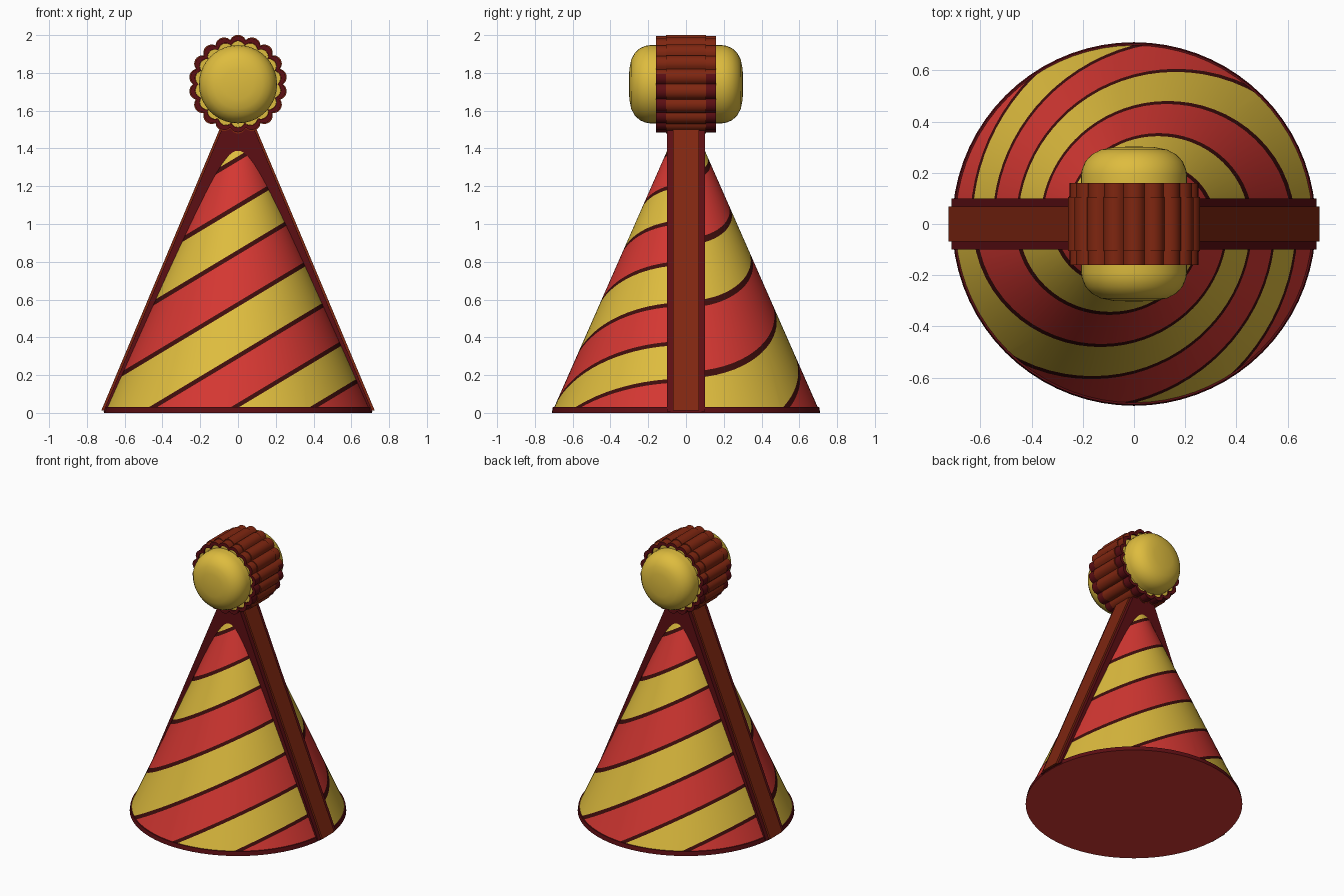
import bpy, bmesh, math
from mathutils import Vector, Matrix

if "Cube" in bpy.data.objects:
    bpy.data.objects.remove(bpy.data.objects["Cube"])


def material(name, rgb):
    lin = [(c / 255 / 12.92) if c < 11 else ((c / 255 + 0.055) / 1.055) ** 2.4 for c in rgb]
    m = bpy.data.materials.new(name)
    m.diffuse_color = (*lin, 1)
    m.use_nodes = True
    m.node_tree.nodes["Principled BSDF"].inputs["Base Color"].default_value = m.diffuse_color
    return m


YELLOW = material("yellow", (222, 188, 62))
RED = material("red", (212, 55, 50))
BROWN = material("red brown", (127, 38, 16))
MAROON = material("maroon", (92, 14, 19))
LINE = material("dark line", (62, 13, 12))


def finish(bm, name, mats, smooth=True):
    me = bpy.data.meshes.new(name)
    bmesh.ops.recalc_face_normals(bm, faces=bm.faces)
    bm.to_mesh(me)
    bm.free()
    for m in mats:
        me.materials.append(m)
    me.polygons.foreach_set("use_smooth", [smooth] * len(me.polygons))
    me.set_sharp_from_angle(angle=math.radians(35))
    ob = bpy.data.objects.new(name, me)
    bpy.context.collection.objects.link(ob)
    return ob


# Striped half of the hat: cut by tilted planes, coloured by height along the tilt
SLOPE, HALF_LINE = 0.6, 0.013
EDGES = [-0.21, 0.04, 0.30, 0.575, 0.85, 1.095, 1.345]


def striped_half(name, turn):
    bm = bmesh.new()
    bmesh.ops.create_cone(bm, cap_ends=False, segments=72, radius1=0.702, radius2=0.055,
                          depth=1.47, matrix=Matrix.Translation((0, 0, 0.755)))

    def cut(co, no, clear=False):
        bmesh.ops.bisect_plane(bm, geom=bm.verts[:] + bm.edges[:] + bm.faces[:],
                               plane_co=co, plane_no=no, clear_outer=clear)
    cut((0, -0.03, 0), (0, 1, 0), True)
    for e in EDGES:
        for d in (-HALF_LINE, HALF_LINE):
            cut((0, 0, e + d), (-SLOPE, 0, 1))
    for f in bm.faces:
        c = f.calc_center_median()
        s = c.z - SLOPE * c.x
        if any(abs(s - e) < HALF_LINE for e in EDGES):
            f.material_index = 2
        else:
            f.material_index = sum(s > e for e in EDGES) % 2
    ob = finish(bm, name, [RED, YELLOW, LINE])
    ob.rotation_euler.z = turn


striped_half("front_half", 0)
striped_half("back_half", math.pi)

# Base disc: maroon rim, red underside
bm = bmesh.new()
bmesh.ops.create_cone(bm, cap_ends=True, segments=72, radius1=0.71, radius2=0.705,
                      depth=0.03, matrix=Matrix.Translation((0, 0, 0.015)))
bm.normal_update()
for f in bm.faces:
    f.material_index = 1 if f.normal.z < -0.9 else 0
finish(bm, "base_disc", [MAROON, RED])


# Extrude an outline in the xz plane symmetrically in y
def slab(name, pts, half, mats):
    bm = bmesh.new()
    f = bm.faces.new([bm.verts.new((x, -half, z)) for x, z in pts])
    r = bmesh.ops.extrude_face_region(bm, geom=[f])
    bmesh.ops.translate(bm, verts=[v for v in r["geom"] if isinstance(v, bmesh.types.BMVert)],
                        vec=(0, 2 * half, 0))
    return finish(bm, name, mats)


# Centre seam: brown spine over a wider maroon backing
def trapezoid(bottom, top, z0):
    return [(-bottom, z0), (bottom, z0), (top, 1.52), (-top, 1.52)]


slab("seam_backing", trapezoid(0.712, 0.078, 0.008), 0.1, [MAROON])
slab("seam_spine", trapezoid(0.724, 0.09, 0.012), 0.068, [BROWN])

# Scalloped pompom
CZ, LOBES, STEPS = 1.74, 18, 8


def scallop(scale):
    pts = []
    for i in range(LOBES * STEPS):
        a = math.tau * i / (LOBES * STEPS) + math.pi / 2
        d = ((i % STEPS) / STEPS) * math.tau / LOBES
        d = min(d, math.tau / LOBES - d)
        r = 0.216 * math.cos(d) + math.sqrt(0.045 ** 2 - (0.216 * math.sin(d)) ** 2)
        pts.append((scale * r * math.cos(a), CZ + scale * r * math.sin(a)))
    return pts


slab("pompom_band", scallop(1.0), 0.105, [BROWN])
slab("pompom_face", scallop(0.875), 0.15, [YELLOW])

# Rim: open scalloped ring, maroon ends, brown on its upper outside
bm = bmesh.new()
loops = [[bm.verts.new((x, y, z)) for x, z in scallop(s)]
         for s, y in ((0.88, -0.16), (0.975, -0.16), (0.975, 0.16), (0.88, 0.16))]
n = LOBES * STEPS
for k in range(4):
    a, b = loops[k], loops[(k + 1) % 4]
    for i in range(n):
        j = (i + 1) % n
        f = bm.faces.new((a[i], a[j], b[j], b[i]))
        if k == 1 and f.calc_center_median().z > CZ + 0.05:
            f.material_index = 1
finish(bm, "pompom_rim", [MAROON, BROWN])

# Rounded domes front and back
PROFILE = [(0.207, 0.14), (0.207, 0.19), (0.203, 0.215), (0.19, 0.245), (0.165, 0.272),
           (0.13, 0.29), (0.08, 0.3), (0, 0.303)]
for name, side in (("front_dome", -1), ("back_dome", 1)):
    bm = bmesh.new()
    vs = [bm.verts.new((r, side * y, CZ)) for r, y in PROFILE]
    es = [bm.edges.new(p) for p in zip(vs, vs[1:])]
    bmesh.ops.spin(bm, geom=vs + es, cent=Vector((0, 0, CZ)), axis=(0, 1, 0),
                   angle=math.tau, steps=40, use_duplicate=False)
    bmesh.ops.remove_doubles(bm, verts=bm.verts, dist=0.0005)
    # open shell: make sure it faces outward
    ob = finish(bm, name, [YELLOW])
    tip = max(ob.data.polygons, key=lambda p: side * p.center.y)
    if tip.normal.y * side < 0:
        ob.data.flip_normals()
